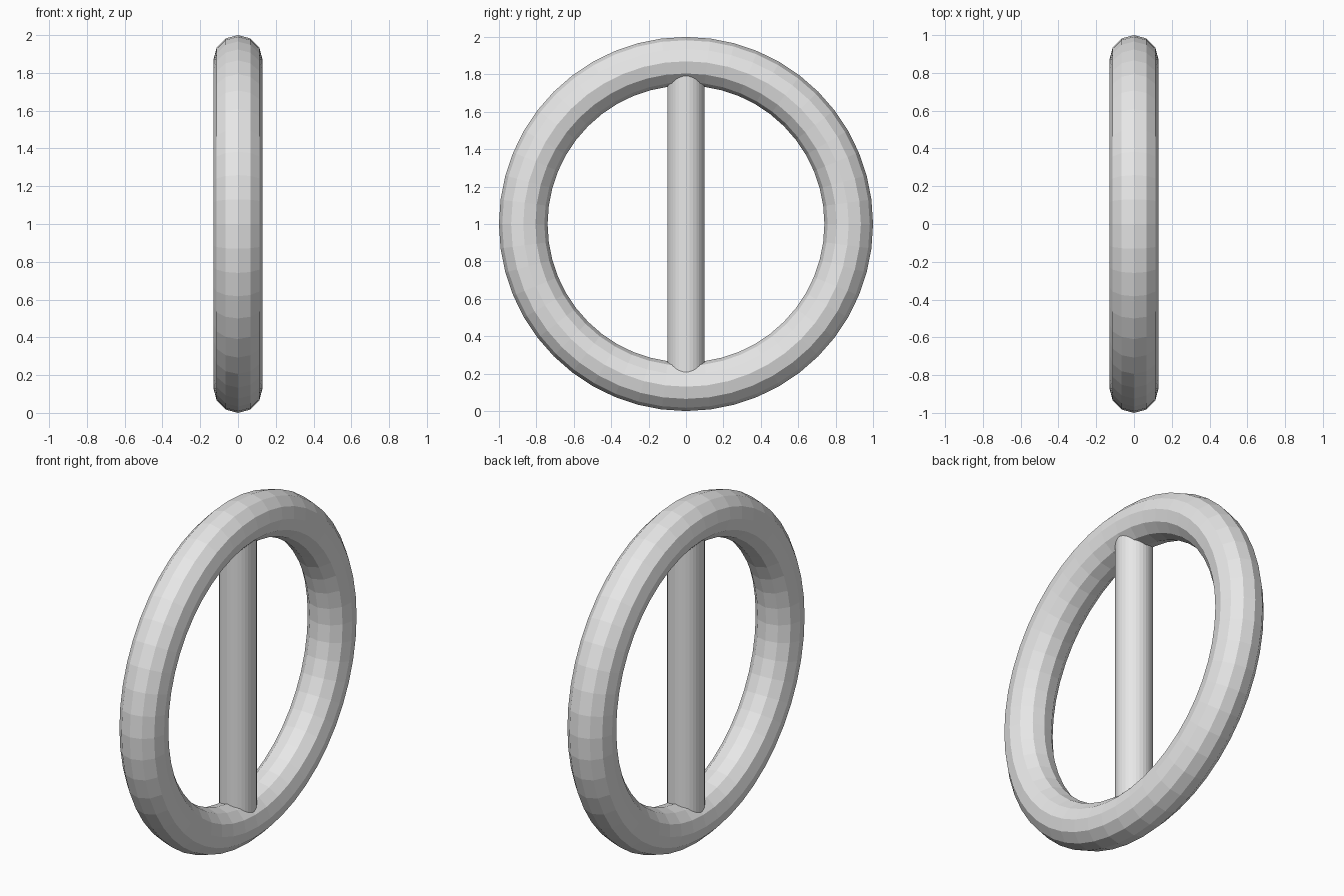
import bpy
from math import pi

cube = bpy.data.objects.get("Cube")
if cube:
    bpy.data.objects.remove(cube, do_unlink=True)

RING_RADIUS, TUBE_RADIUS, BAR_RADIUS = 0.87, 0.13, 0.1

# Single light grey material
grey = bpy.data.materials.new("light_grey")
grey.use_nodes = True
colour = (0.8, 0.8, 0.8, 1)
grey.diffuse_color = colour
grey.node_tree.nodes["Principled BSDF"].inputs["Base Color"].default_value = colour


def finish(name):
    obj = bpy.context.object
    obj.name = name
    obj.data.materials.clear()
    obj.data.materials.append(grey)
    bpy.ops.object.transform_apply(location=True, rotation=True, scale=True)


# Upright faceted ring, its axis along x
bpy.ops.mesh.primitive_torus_add(
    major_segments=48, minor_segments=12, major_radius=RING_RADIUS,
    minor_radius=TUBE_RADIUS, location=(0, 0, 1), rotation=(0, pi / 2, 0))
finish("ring")

# Vertical bar with its ends buried in the ring
bpy.ops.mesh.primitive_cylinder_add(
    vertices=32, radius=BAR_RADIUS, depth=2 * RING_RADIUS, location=(0, 0, 1))
finish("centre_bar")
